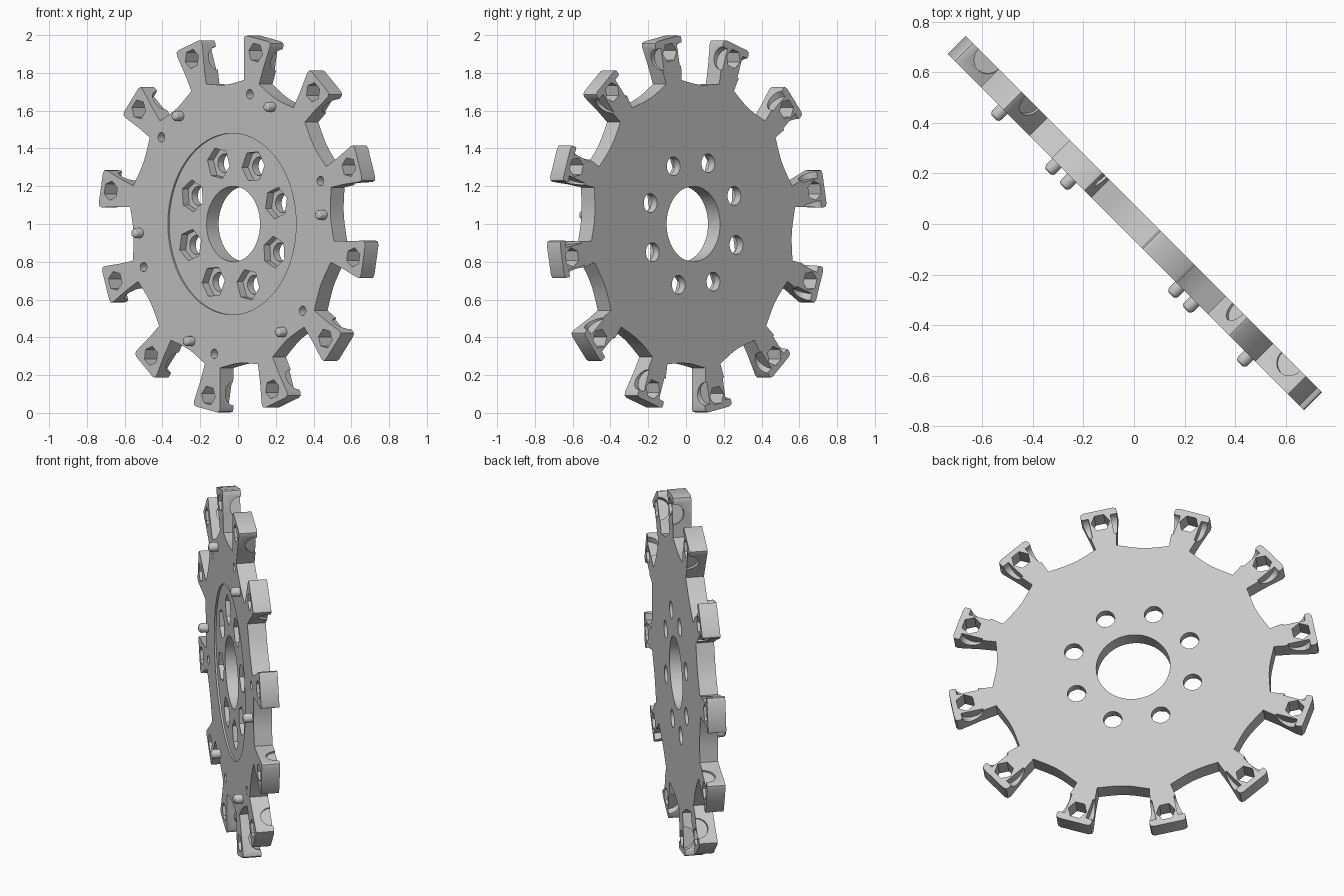
import bpy, bmesh
from math import sin, cos, radians, pi
from mathutils import Matrix, Vector

if "Cube" in bpy.data.objects:
    bpy.data.objects.remove(bpy.data.objects["Cube"])

BACK, FRONT = -0.055, 0.045
PHASE = 19  # angle of the first arm

mat = bpy.data.materials.new("light_grey")
mat.use_nodes = True
grey = (0.58, 0.58, 0.58, 1)
mat.diffuse_color = grey
mat.node_tree.nodes["Principled BSDF"].inputs["Base Color"].default_value = grey

# Wheel frame: x across, y up, z out of the front; stood upright and turned 45 degrees
s = 0.5 ** 0.5
STAND = Matrix(((s, 0, -s, 0), (-s, 0, -s, 0), (0, 1, 0, 1), (0, 0, 0, 1)))


def finish(bm, name):
    bmesh.ops.recalc_face_normals(bm, faces=bm.faces)
    me = bpy.data.meshes.new(name)
    bm.to_mesh(me)
    bm.free()
    me.materials.append(mat)
    ob = bpy.data.objects.new(name, me)
    bpy.context.collection.objects.link(ob)
    ob.matrix_world = STAND
    return ob


def ring(count, start, radius):
    """Matrices spaced evenly round the wheel, local x pointing outward."""
    return [Matrix.Rotation(radians(start + 360 * k / count), 4, 'Z') @ Matrix.Translation((radius, 0, 0))
            for k in range(count)]


def prisms(name, places, sides, radius, low, high, spin=0):
    bm = bmesh.new()
    for place in places:
        m = place @ Matrix.Translation((0, 0, (low + high) / 2)) @ Matrix.Rotation(radians(spin), 4, 'Z')
        bmesh.ops.create_cone(bm, cap_ends=True, segments=sides, radius1=radius, radius2=radius,
                              depth=high - low, matrix=m)
    return finish(bm, name)


def select(ob):
    bpy.ops.object.select_all(action='DESELECT')
    ob.select_set(True)
    bpy.context.view_layer.objects.active = ob


def cut(ob, cutter):
    mod = ob.modifiers.new("cut", 'BOOLEAN')
    mod.operation, mod.solver, mod.object = 'DIFFERENCE', 'EXACT', cutter
    cutter.hide_render = True
    bpy.context.view_layer.update()
    select(ob)
    bpy.ops.object.modifier_apply(modifier=mod.name)
    bpy.data.objects.remove(cutter)


# Wheel outline: flared arms with rounded tips, joined by scalloped valleys
half_arm = [(0.765, 0.058), (0.86, 0.074), (0.975, 0.1), (0.993, 0.097), (1.0, 0.08)]
outline = []
for k in range(12):
    turn = Matrix.Rotation(radians(PHASE + 30 * k), 3, 'Z')
    arm = [(r, -w) for r, w in half_arm] + [(r, w) for r, w in reversed(half_arm)]
    outline += [turn @ Vector((r, w, 0)) for r, w in arm]
    root = radians(4.34)
    for i in range(1, 12):
        t = i / 12
        a = root + t * (pi / 6 - 2 * root)
        r = 0.767 - 0.028 * sin(pi * t)
        outline.append(turn @ Vector((r * cos(a), r * sin(a), 0)))

bm = bmesh.new()
face = bm.faces.new([bm.verts.new((p.x, p.y, BACK)) for p in outline])
grown = bmesh.ops.extrude_face_region(bm, geom=[face])
bmesh.ops.translate(bm, vec=(0, 0, FRONT - BACK),
                    verts=[v for v in grown["geom"] if isinstance(v, bmesh.types.BMVert)])
wheel = finish(bm, "wheel")

# Hub: shallow round recess, bore, bolt holes with hexagonal nut pockets
cut(wheel, prisms("hub_recess", [Matrix()], 96, 0.48, FRONT - 0.01, 0.2))
cut(wheel, prisms("bore", [Matrix()], 64, 0.2, -0.2, 0.2))
bolts = ring(8, PHASE, 0.34)
cut(wheel, prisms("nut_pockets", bolts, 6, 0.085, -0.01, 0.2, 30))
cut(wheel, prisms("bolt_holes", bolts, 32, 0.05, -0.2, 0.2))

# Blind locating holes in line with every second arm
cut(wheel, prisms("locating_holes", ring(6, PHASE, 0.7), 24, 0.025, -0.015, 0.2))

# Arm heads: hexagonal through holes and round pockets in both flanks, open at the back
heads = ring(12, PHASE, 0.925)
cut(wheel, prisms("arm_hexes", heads, 6, 0.052, -0.2, 0.2))
for side in (1, -1):
    tip = Matrix.Translation((-0.025, 0, BACK)) @ Matrix.Rotation(-side * pi / 2, 4, 'X')
    cut(wheel, prisms("flank_pockets", [h @ tip for h in heads], 32, 0.06, 0.06, 0.14))

# Locating pegs on the front, with rounded ends
bm = bmesh.new()
for place in ring(6, PHASE - 15, 0.69):
    rims = [(0.026, FRONT - 0.01), (0.026, 0.08), (0.022, 0.089), (0.013, 0.095)]
    loops = [[bm.verts.new(place @ Vector((r * cos(i * pi / 12), r * sin(i * pi / 12), z))) for i in range(24)]
             for r, z in rims]
    for a, b in zip(loops, loops[1:]):
        for i in range(24):
            j = (i + 1) % 24
            bm.faces.new((a[i], a[j], b[j], b[i]))
    bm.faces.new(loops[-1])
    bm.faces.new(loops[0][::-1])
pegs = finish(bm, "locating_pegs")

for ob in (wheel, pegs):
    select(ob)
    bpy.ops.object.shade_smooth_by_angle(angle=radians(30))
